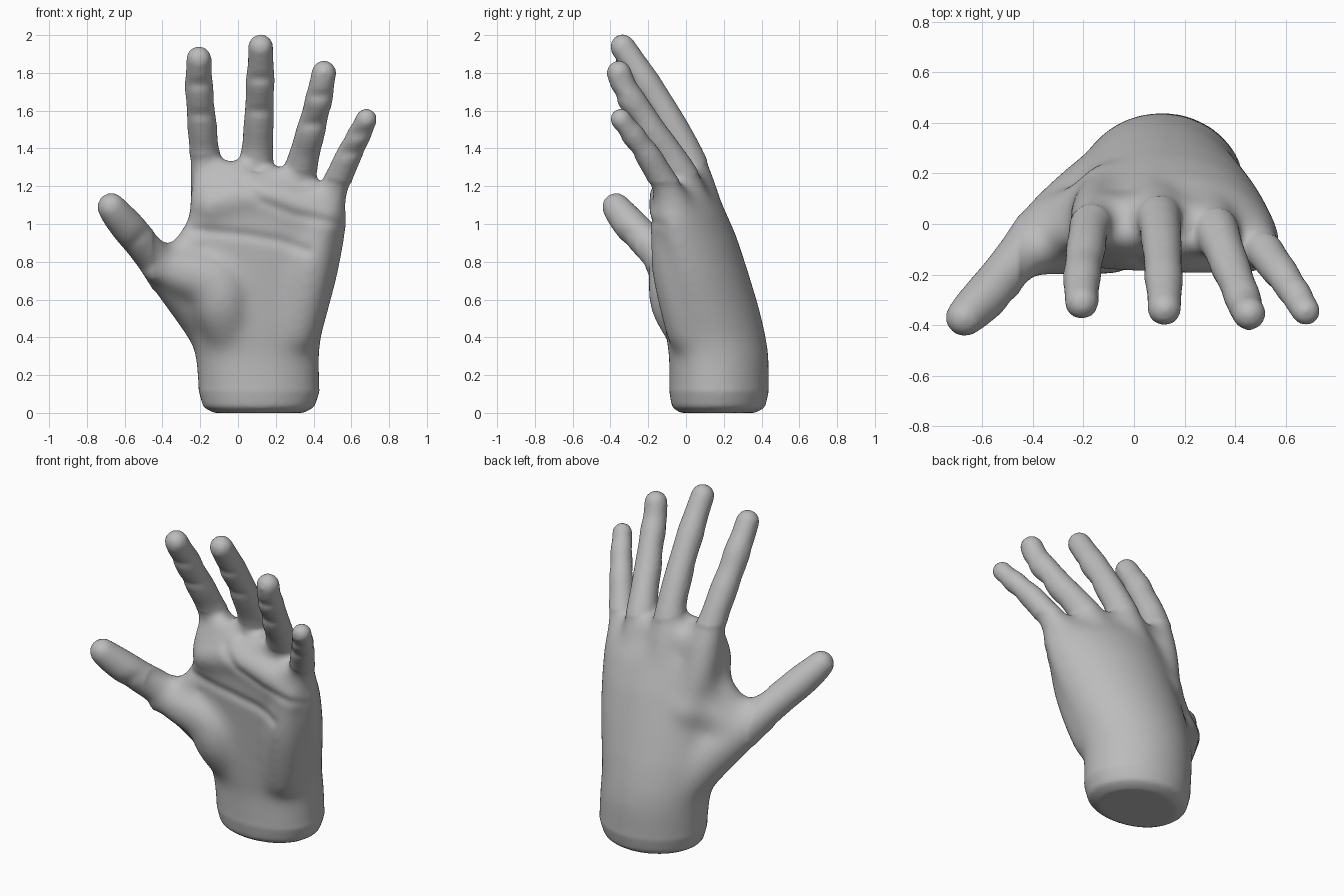
import bpy, bmesh, math
from mathutils import Matrix, Vector

cube = bpy.data.objects.get("Cube")
if cube:
    bpy.data.objects.remove(cube)

skin = bpy.data.materials.new("soft grey")
skin.use_nodes = True
grey = (0.5, 0.5, 0.5, 1)
skin.diffuse_color = grey
skin.node_tree.nodes["Principled BSDF"].inputs["Base Color"].default_value = grey

bm = bmesh.new()


def catmull(p, i, t):
    a, b, c, d = (p[min(max(i + k, 0), len(p) - 1)] for k in (-1, 0, 1, 2))
    return 0.5 * (2 * b + (c - a) * t + (2 * a - 5 * b + 4 * c - d) * t ** 2
                  + (3 * b - a - 3 * c + d) * t ** 3)


def limb(*points):
    """Sweep a ball along a smooth path of (x, y, z, radius)."""
    pts = [Vector(p) for p in points]
    for i in range(len(pts) - 1):
        steps = max(2, math.ceil((pts[i + 1] - pts[i]).xyz.length / (pts[i].w * 0.25)))
        for s in range(steps + (i == len(pts) - 2)):
            q = catmull(pts, i, s / steps)
            bmesh.ops.create_icosphere(bm, subdivisions=3, radius=q.w + 0.008,
                                       matrix=Matrix.Translation(q.xyz))


def palm(sections, n=48):
    """Loft rounded sections of z, left x, right x, side y, front y, back y."""
    rings = []
    for z, x0, x1, side, front, back in sections:
        ring = []
        for k in range(n):
            a = math.tau * k / n
            c, s = math.cos(a), math.sin(a)
            x = (x0 + x1) / 2 + (x1 - x0) / 2 * c
            if s > 0:
                y = side + (back - side) * s ** 1.1
            else:
                y = side + (front - side) * abs(s) ** 0.85
            drop = 0.3 * max(0, x - 0.1) * (z / 1.3) ** 3
            ring.append(bm.verts.new((x, y, z - drop)))
        rings.append(ring)
    for r0, r1 in zip(rings, rings[1:]):
        for k in range(n):
            j = (k + 1) % n
            bm.faces.new((r0[k], r0[j], r1[j], r1[k]))
    bm.faces.new(rings[0][::-1])
    bm.faces.new(rings[-1])


# Wrist and palm
palm([(0.00, -.13, .35, .17, -.03, .37), (0.03, -.185, .405, .17, -.075, .42),
      (0.12, -.21, .435, .17, -.09, .44), (0.30, -.225, .43, .16, -.09, .44),
      (0.40, -.25, .44, .12, -.105, .425), (0.55, -.27, .48, .07, -.12, .39),
      (0.75, -.27, .53, .01, -.14, .33), (0.95, -.26, .565, -.05, -.16, .265),
      (1.12, -.26, .585, -.08, -.17, .19), (1.22, -.25, .57, -.08, -.15, .12),
      (1.29, -.22, .47, -.06, -.11, .04)])

# Four fingers, from inside the palm to the tip
limb((-.09, .13, .82, .10), (-.14, .07, 1.05, .10), (-.16, .025, 1.25, .088),
     (-.18, -.03, 1.40, .072), (-.19, -.095, 1.52, .072), (-.20, -.16, 1.63, .067),
     (-.205, -.21, 1.72, .069), (-.208, -.255, 1.79, .063), (-.207, -.31, 1.875, .060))
limb((.08, .15, .85, .11), (.08, .09, 1.05, .11), (.09, .04, 1.25, .095),
     (.103, -.01, 1.40, .077), (.11, -.085, 1.54, .073), (.115, -.16, 1.67, .068),
     (.118, -.22, 1.76, .070), (.12, -.27, 1.84, .063), (.12, -.335, 1.938, .060))
limb((.21, .11, .82, .10), (.27, .06, 1.02, .10), (.315, -.01, 1.22, .088),
     (.355, -.10, 1.38, .073), (.385, -.18, 1.49, .071), (.41, -.24, 1.59, .064),
     (.428, -.29, 1.66, .067), (.44, -.325, 1.72, .061), (.455, -.355, 1.80, .059))
limb((.35, .04, .78, .10), (.43, -.01, .98, .10), (.495, -.08, 1.15, .076),
     (.54, -.14, 1.26, .065), (.585, -.20, 1.36, .062), (.615, -.245, 1.42, .056),
     (.64, -.28, 1.47, .057), (.66, -.315, 1.51, .052), (.68, -.345, 1.555, .050))

# Knuckle row and the webs between the fingers
limb((-.14, .01, 1.20, .09), (.09, .03, 1.22, .09), (.31, -.02, 1.17, .085),
     (.49, -.09, 1.10, .075))
for x, y, z in ((-.04, -.05, 1.28), (.23, -.07, 1.245), (.455, -.12, 1.145)):
    limb((x - .05, y, z, .05), (x + .05, y, z, .05))

# Thumb, its fleshy base and the web to the first finger
limb((-.07, .18, .38, .15), (-.19, .09, .55, .145), (-.33, -.01, .70, .12),
     (-.44, -.12, .82, .093), (-.52, -.21, .91, .084), (-.58, -.28, .98, .084),
     (-.64, -.34, 1.05, .076), (-.67, -.37, 1.09, .068))
limb((-.05, .03, .43, .13), (-.09, -.03, .58, .155), (-.13, -.045, .69, .15),
     (-.33, -.09, .75, .11))
limb((-.42, -.13, .77, .08), (-.35, -.08, .80, .085), (-.26, -.04, .87, .085),
     (-.17, -.03, 1.02, .08))
limb((-.10, .12, .85, .12), (-.17, .06, .84, .115), (-.28, .01, .76, .11))
limb((-.14, .04, 1.12, .095), (-.15, .04, .98, .10), (-.18, .04, .84, .11))

# Heel of the hand and the pads under the fingers
limb((.30, .02, .43, .12), (.34, -.02, .58, .12), (.38, -.06, .78, .12),
     (.43, -.10, .98, .085))
limb((-.14, -.085, 1.10, .09), (.08, -.10, 1.15, .09), (.28, -.105, 1.11, .09),
     (.46, -.11, 1.03, .085))


def mesh_object(name, data):
    obj = bpy.data.objects.new(name, data)
    bpy.context.collection.objects.link(obj)
    return obj


# Fuse the parts into one skin
bmesh.ops.recalc_face_normals(bm, faces=bm.faces)
parts = bpy.data.meshes.new("hand_parts")
bm.to_mesh(parts)
bm.free()
rough = mesh_object("hand_parts", parts)
remesh = rough.modifiers.new("fuse", "REMESH")
remesh.mode = "VOXEL"
remesh.voxel_size = 0.014
smooth = rough.modifiers.new("soften", "SMOOTH")
smooth.factor = 0.5
smooth.iterations = 12
fused = bpy.data.meshes.new_from_object(
    rough.evaluated_get(bpy.context.evaluated_depsgraph_get()))
bpy.data.objects.remove(rough)
hand = mesh_object("hand", fused)

# Blend the palm and the back of the hand further
bm = bmesh.new()
bm.from_mesh(fused)
body = [v for v in bm.verts if v.co.x > -.45
        and .12 < v.co.z < 1.36 - .25 * max(0, v.co.x)]
for _ in range(40):
    bmesh.ops.smooth_vert(bm, verts=body, factor=0.5, use_axis_x=True,
                          use_axis_y=True, use_axis_z=True)

# Palm lines and finger joints, given as x and z, pressed into the front
creases = [[(.54, 1.00), (.30, 1.05), (.12, 1.12), (.02, 1.22)],
           [(-.24, .97), (.05, .94), (.22, .91), (.36, .86)],
           [(-.58, .87), (-.48, .97)]]
for x, z in ((-.20, 1.58), (-.207, 1.74), (.113, 1.60), (.118, 1.77),
             (.395, 1.53), (.43, 1.68), (.595, 1.38), (.645, 1.48)):
    creases.append([(x - .07, z), (x + .07, z)])


def distance(p, line):
    best = 9
    for a, b in zip(line, line[1:]):
        a, b = Vector(a), Vector(b)
        t = min(1, max(0, (p - a).dot(b - a) / (b - a).length_squared))
        best = min(best, (p - a.lerp(b, t)).length)
    return best


bm.normal_update()
for v in bm.verts:
    if v.normal.y < 0:
        p = Vector((v.co.x, v.co.z))
        near = min(distance(p, c) for c in creases)
        v.co.y -= 0.012 * v.normal.y * math.exp(-(near / 0.03) ** 2)
bm.to_mesh(fused)
bm.free()

fused.materials.clear()
fused.materials.append(skin)
bpy.ops.object.select_all(action="DESELECT")
hand.select_set(True)
bpy.context.view_layer.objects.active = hand
bpy.ops.object.shade_smooth_by_angle(angle=math.radians(50))
